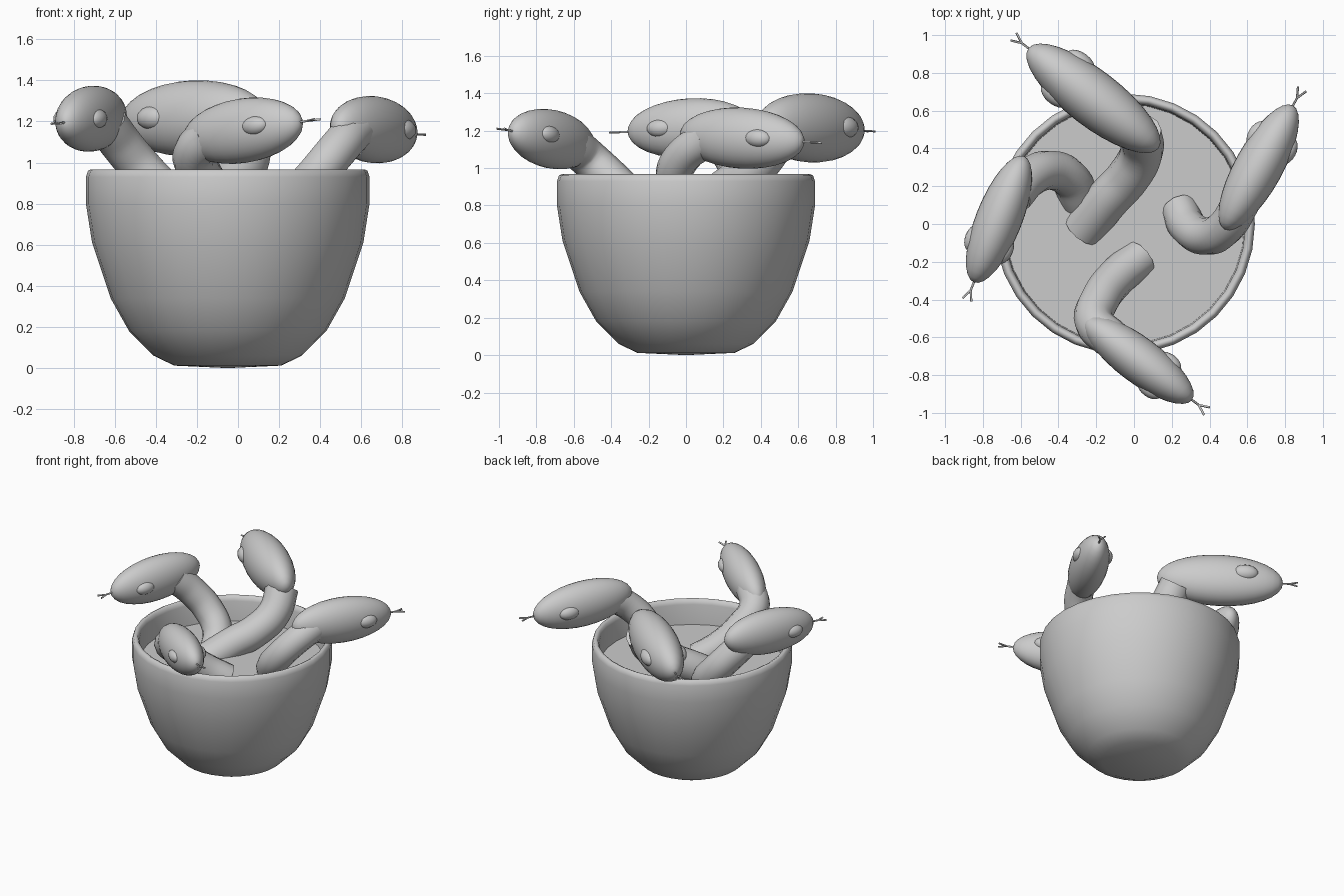
import bpy, bmesh, math
from mathutils import Matrix, Vector

if "Cube" in bpy.data.objects:
    bpy.data.objects.remove(bpy.data.objects["Cube"])

BOWL_X = -0.05
SOIL_Z = 0.78


def finish(bm, name, angle=60):
    me = bpy.data.meshes.new(name)
    bm.to_mesh(me)
    bm.free()
    ob = bpy.data.objects.new(name, me)
    bpy.context.collection.objects.link(ob)
    bpy.ops.object.select_all(action='DESELECT')
    ob.select_set(True)
    bpy.context.view_layer.objects.active = ob
    bpy.ops.object.shade_smooth_by_angle(angle=math.radians(angle))
    return ob


def lathe(name, profile, x, steps=32):
    bm = bmesh.new()
    vs = [bm.verts.new((r, 0, z)) for r, z in profile]
    es = [bm.edges.new(p) for p in zip(vs, vs[1:])]
    bmesh.ops.spin(bm, geom=vs + es, cent=(0, 0, 0), axis=(0, 0, 1),
                   angle=2 * math.pi, steps=steps)
    bmesh.ops.remove_doubles(bm, verts=bm.verts, dist=0.0005)
    bmesh.ops.recalc_face_normals(bm, faces=bm.faces)
    bmesh.ops.translate(bm, verts=bm.verts, vec=(x, 0, 0))
    return finish(bm, name)


def ellipsoid(name, matrix, centre, radii, u=32, v=16):
    bm = bmesh.new()
    # poles lie along the local x axis (the snout direction)
    m = (matrix @ Matrix.Translation(centre) @ Matrix.Diagonal((*radii, 1))
         @ Matrix.Rotation(math.pi / 2, 4, 'Y'))
    bmesh.ops.create_uvsphere(bm, u_segments=u, v_segments=v, radius=1, matrix=m)
    return finish(bm, name)


def tube(name, paths, radius, smooth=True, sides=4):
    cu = bpy.data.curves.new(name, 'CURVE')
    cu.dimensions = '3D'
    cu.bevel_depth = radius
    cu.bevel_resolution = sides
    cu.resolution_u = 6
    cu.use_fill_caps = True
    for pts in paths:
        if smooth:
            sp = cu.splines.new('BEZIER')
            sp.bezier_points.add(len(pts) - 1)
            for bp, p in zip(sp.bezier_points, pts):
                bp.co = p
                bp.handle_left_type = bp.handle_right_type = 'AUTO'
        else:
            sp = cu.splines.new('POLY')
            sp.points.add(len(pts) - 1)
            for q, p in zip(sp.points, pts):
                q.co = (*p, 1)
    ob = bpy.data.objects.new(name, cu)
    bpy.context.collection.objects.link(ob)
    bpy.ops.object.select_all(action='DESELECT')
    ob.select_set(True)
    bpy.context.view_layer.objects.active = ob
    bpy.ops.object.convert(target='MESH')
    bpy.ops.object.shade_smooth_by_angle(angle=math.radians(60))


# pot: outer wall, rounded lip, inner wall
lathe("pot", [
    (0, 0), (0.26, 0.012), (0.36, 0.06), (0.48, 0.18), (0.57, 0.34),
    (0.66, 0.61), (0.69, 0.8), (0.69, 0.93), (0.68, 0.96), (0.665, 0.967),
    (0.65, 0.96), (0.64, 0.93), (0.635, 0.78), (0.61, 0.6), (0.53, 0.35),
    (0.44, 0.2), (0.3, 0.09), (0, 0.06)], BOWL_X)

# surface filling the pot
lathe("soil", [(0, SOIL_Z), (0.637, SOIL_Z)], BOWL_X)

# snakes: name, head centre, yaw direction, pitch, half length, half height, neck radius, neck path
SNAKES = [
    ("back", (-0.215, 0.665, 1.215), (-0.79, 0.61), -2, 0.435, 0.185, 0.115,
     [(-0.27, -0.03, 0.72), (-0.14, 0.13, 0.83), (-0.03, 0.25, 0.91),
      (0.04, 0.38, 1.02), (0.03, 0.49, 1.17)]),
    ("right", (0.66, 0.30, 1.16), (0.485, 0.875), -3, 0.375, 0.163, 0.10,
     [(0.24, 0.08, 0.73), (0.29, -0.02, 0.83), (0.39, -0.065, 0.95),
      (0.49, -0.01, 1.07), (0.57, 0.12, 1.16)]),
    ("front", (0.025, -0.72, 1.155), (0.8, -0.6), 7, 0.355, 0.157, 0.105,
     [(0.03, -0.18, 0.73), (-0.09, -0.28, 0.82), (-0.18, -0.40, 0.94),
      (-0.21, -0.52, 1.05), (-0.12, -0.61, 1.13)]),
    ("left", (-0.715, 0.025, 1.213), (-0.37, -0.93), -3, 0.36, 0.16, 0.105,
     [(-0.29, 0.13, 0.73), (-0.34, 0.24, 0.83), (-0.45, 0.285, 0.95),
      (-0.56, 0.24, 1.08), (-0.64, 0.15, 1.19)]),
]

for name, centre, (dx, dy), pitch, L, H, R, path in SNAKES:
    m = (Matrix.Translation(centre)
         @ Matrix.Rotation(math.atan2(dy, dx), 4, 'Z')
         @ Matrix.Rotation(-math.radians(pitch), 4, 'Y'))
    tube(name + "_snake_neck", [path], R)
    ellipsoid(name + "_snake_head", m, (0, 0, 0), (L, 0.34 * L, H))
    for side, s in (("left", 1), ("right", -1)):
        ellipsoid(f"{name}_snake_{side}_eye", m, (0.39 * L, s * 0.24 * L, 0.02 * L),
                  (0.21 * L, 0.13 * L, 0.135 * L), 16, 10)
    # forked tongue
    root, fork = m @ Vector((0.9 * L, 0, 0)), m @ Vector((L + 0.045, 0, 0))
    prongs = [[fork, m @ Vector((L + 0.1, s * 0.025, 0))] for s in (1, -1)]
    tube(name + "_snake_tongue", [[root, fork]] + prongs, 0.006, False, 1)
